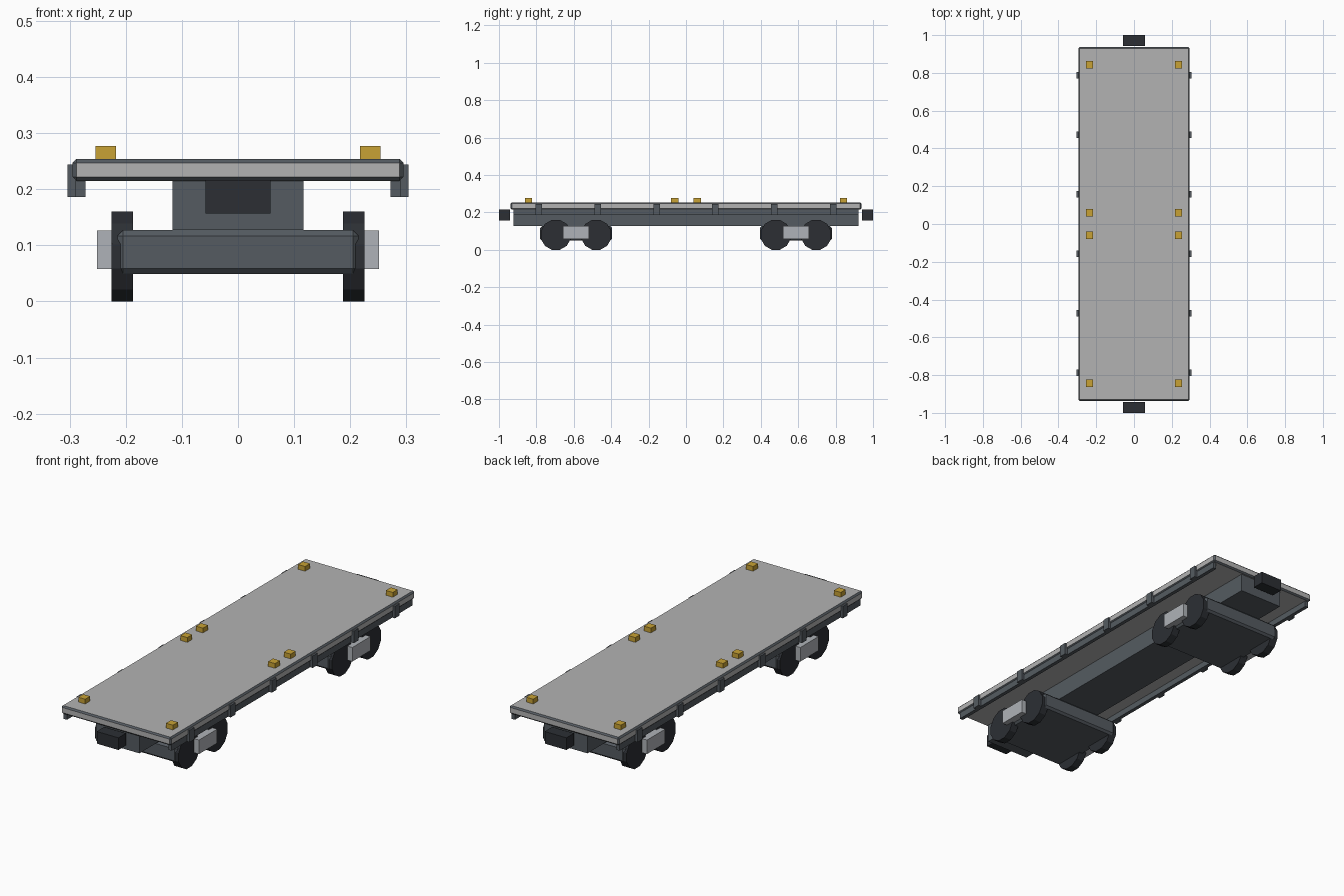
import bpy, bmesh, math
from mathutils import Matrix

if "Cube" in bpy.data.objects:
    bpy.data.objects.remove(bpy.data.objects["Cube"])


def material(name, rgb):
    m = bpy.data.materials.new(name)
    m.diffuse_color = (*rgb, 1)
    m.use_nodes = True
    m.node_tree.nodes["Principled BSDF"].inputs["Base Color"].default_value = m.diffuse_color
    return m


DECK = material("deck_grey", (0.45, 0.45, 0.45))
STEEL = material("dark_steel", (0.09, 0.105, 0.12))
BLACK = material("black_iron", (0.025, 0.028, 0.034))
FRAME = material("frame_grey", (0.43, 0.45, 0.48))
GOLD = material("lock_yellow", (0.58, 0.36, 0.035))


def finish(name, bm, *mats):
    mesh = bpy.data.meshes.new(name)
    bm.to_mesh(mesh)
    bm.free()
    for m in mats:
        mesh.materials.append(m)
    ob = bpy.data.objects.new(name, mesh)
    bpy.context.collection.objects.link(ob)
    return ob


def box(name, x, y, z, mat, bevel=0, edge_mat=None):
    """Box from (min, max) ranges, with an optional one-step chamfer."""
    bm = bmesh.new()
    size = [b - a for a, b in (x, y, z)]
    mid = [(a + b) / 2 for a, b in (x, y, z)]
    bmesh.ops.create_cube(bm, size=1, matrix=Matrix.Translation(mid) @ Matrix.Diagonal((*size, 1)))
    ob = finish(name, bm, mat, *([edge_mat] if edge_mat else []))
    if bevel:
        mod = ob.modifiers.new("chamfer", "BEVEL")
        mod.width, mod.segments = bevel, 1
        mod.material = 1 if edge_mat else -1
    return ob


def wheel(name, x, y):
    """Twelve-sided wheel resting on a flat facet."""
    bm = bmesh.new()
    r = 0.08 / math.cos(math.pi / 12)
    m = (Matrix.Translation((x, y, 0.08)) @ Matrix.Rotation(math.pi / 2, 4, 'Y')
         @ Matrix.Rotation(math.pi / 12, 4, 'Z'))
    bmesh.ops.create_cone(bm, cap_ends=True, segments=12, radius1=r, radius2=r, depth=0.038, matrix=m)
    return finish(name, bm, BLACK)


def span(side, a, b):
    return tuple(sorted((side * a, side * b)))


# Deck with dark chamfered rim, and centre sill
box("deck", (-0.295, 0.295), (-0.937, 0.937), (0.215, 0.254), DECK, 0.007, STEEL)
box("centre_sill", (-0.117, 0.117), (-0.923, 0.923), (0.127, 0.217), STEEL)

for s in (-1, 1):
    # Side rails and stake pockets
    box("side_rail", span(s, 0.272, 0.29), (-0.923, 0.923), (0.186, 0.22), STEEL)
    for y in (-0.787, -0.472, -0.157, 0.157, 0.472, 0.787):
        box("stake_pocket", span(s, 0.282, 0.304), (y - 0.018, y + 0.018), (0.186, 0.244), STEEL)

    # Container locks
    for y in (-0.843, -0.06, 0.06, 0.843):
        box("container_lock", span(s, 0.217, 0.254), (y - 0.019, y + 0.019), (0.252, 0.277), GOLD)

    # Coupler block at each end
    box("coupler", (-0.058, 0.058), span(s, 0.942, 1.0), (0.157, 0.216), BLACK)

    # Bogie at each end: chamfered bolster, four wheels, two side frames
    c = s * 0.588
    box("bogie_bolster", (-0.215, 0.215), (c - 0.192, c + 0.192), (0.049, 0.127), STEEL, 0.01)
    for t in (-1, 1):
        box("bogie_side_frame", span(t, 0.215, 0.251), (c - 0.07, c + 0.07), (0.058, 0.126), FRAME)
        for d in (-0.108, 0.108):
            wheel("wheel", t * 0.206, c + d)
